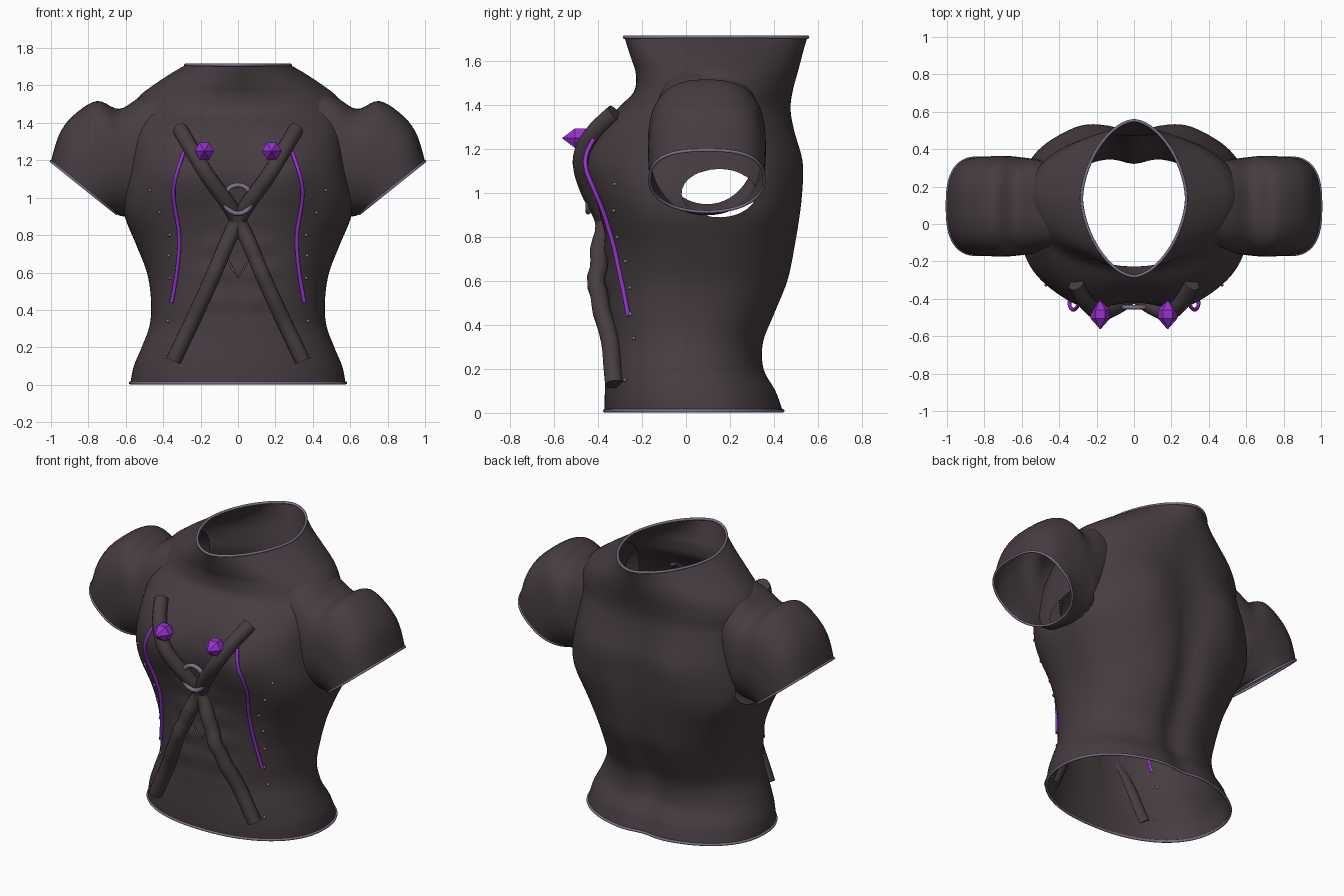
import bpy, bmesh, math
from mathutils import Vector

cube = bpy.data.objects.get("Cube")
if cube:
    bpy.data.objects.remove(cube, do_unlink=True)


def material(name, r, g, b):
    m = bpy.data.materials.new(name)
    m.use_nodes = True
    m.diffuse_color = (r, g, b, 1)
    node = m.node_tree.nodes["Principled BSDF"]
    node.inputs["Base Color"].default_value = (r, g, b, 1)
    node.inputs["Roughness"].default_value = 0.7
    return m


CLOTH = material("dark_cloth", 0.062, 0.046, 0.053)
TRIM = material("grey_trim", 0.2, 0.165, 0.245)
PURPLE = material("purple", 0.31, 0.03, 0.62)


def spline(rows, t):
    """Smooth (Catmull-Rom) value along a list of tuples, t from 0 to 1."""
    f = max(0, min(t, 1)) * (len(rows) - 1)
    i = min(int(f), len(rows) - 2)
    u = f - i
    a, b, c, d = (rows[max(0, min(k, len(rows) - 1))] for k in range(i - 1, i + 3))
    return [q + 0.5 * u * (r - p + u * (2 * p - 5 * q + 4 * r - s + u * (3 * (q - r) + s - p)))
            for p, q, r, s in zip(a, b, c, d)]


def finish(name, bm, mat, smooth=True):
    me = bpy.data.meshes.new(name)
    bm.to_mesh(me)
    bm.free()
    me.materials.append(mat)
    for p in me.polygons:
        p.use_smooth = smooth
    ob = bpy.data.objects.new(name, me)
    bpy.context.collection.objects.link(ob)


def loft(rings):
    bm = bmesh.new()
    loops = [[bm.verts.new(p) for p in ring] for ring in rings]
    n = len(loops[0])
    for lo, hi in zip(loops, loops[1:]):
        for i in range(n):
            j = (i + 1) % n
            bm.faces.new((lo[i], lo[j], hi[j], hi[i]))
    return bm


def tube(name, pts, radius, mat, cyclic=False, sides=3):
    cu = bpy.data.curves.new(name, "CURVE")
    cu.dimensions = "3D"
    cu.bevel_depth = radius
    cu.bevel_resolution = sides
    cu.use_fill_caps = not cyclic
    sp = cu.splines.new("POLY")
    sp.points.add(len(pts) - 1)
    for p, co in zip(sp.points, pts):
        p.co = (*co, 1)
    sp.use_cyclic_u = cyclic
    sp.use_smooth = True
    cu.materials.append(mat)
    ob = bpy.data.objects.new(name, cu)
    bpy.context.collection.objects.link(ob)
    bpy.ops.object.select_all(action="DESELECT")
    bpy.context.view_layer.objects.active = ob
    ob.select_set(True)
    bpy.ops.object.convert(target="MESH")


# Torso sections: height, half width, front y, back y, roundness
ROWS = [
    (0.01, .575, -.37, .45, 2.2), (0.10, .557, -.37, .418, 2.2),
    (0.20, .515, -.365, .365, 2.2), (0.32, .472, -.36, .365, 2.2),
    (0.45, .465, -.365, .415, 2.3), (0.60, .487, -.37, .475, 2.3),
    (0.75, .545, -.37, .503, 2.4), (0.90, .605, -.385, .518, 2.7),
    (1.02, .61, -.405, .52, 2.9), (1.15, .585, -.415, .518, 3),
    (1.28, .57, -.38, .492, 2.8), (1.38, .57, -.315, .48, 2.4),
    (1.46, .57, -.238, .49, 2.1), (1.54, .53, -.228, .51, 1.9),
    (1.60, .455, -.245, .525, 1.8), (1.66, .365, -.265, .54, 1.7),
    (1.71, .28, -.28, .555, 1.7)]


def bell(v, mid, width):
    return math.exp(-((v - mid) / width) ** 2)


def front_relief(x, z):
    chest = -0.045 * bell(abs(x), .26, .16) * bell(z, 1.12, .19)
    belly = 0.012 * bell(x, 0, .05) * bell(z, .7, .35)
    ribs = -0.008 * math.cos(z * 42) * bell(abs(x), .11, .09) * bell(z, .6, .25)
    return chest + belly + ribs


def back_relief(x, z):
    blades = 0.025 * bell(abs(x), .27, .13) * bell(z, 1.1, .22)
    groove = -0.045 * bell(x, 0, .09) * bell(z, .55, .65)
    return blades + groove


def torso_point(row, angle):
    z, w, yf, yb, n = row
    c, s = math.cos(angle), math.sin(angle)
    x = w * math.copysign(abs(c) ** (2 / n), c)
    mid, half = (yf + yb) / 2, (yb - yf) / 2
    y = mid + half * math.copysign(abs(s) ** (2 / n), s)
    y += abs(s) * (back_relief(x, z) if s > 0 else front_relief(x, z))
    return Vector((x, y, z))


def on_front(x, z, gap):
    """Point lying just in front of the torso at x and z."""
    k = next((i for i in range(len(ROWS) - 2) if ROWS[i + 1][0] >= z), len(ROWS) - 2)
    u = (z - ROWS[k][0]) / (ROWS[k + 1][0] - ROWS[k][0])
    row = spline(ROWS, (k + u) / (len(ROWS) - 1))
    ratio = min(abs(x) / row[1], 1) ** (row[4] / 2)
    p = torso_point(row, -math.acos(ratio))
    return Vector((x, p.y - gap, z))


# Torso shell with armholes, their edges drawn onto a clean oval
SIDES, LEVELS = 112, 80
HOLE_Y, HOLE_Z, HOLE_RY, HOLE_RZ = 0.15, 1.0, 0.17, 0.11
rings = [[torso_point(spline(ROWS, k / LEVELS), math.tau * i / SIDES) for i in range(SIDES)]
         for k in range(LEVELS + 1)]
bm = loft(rings)


def hole_distance(c):
    return math.hypot((c.y - HOLE_Y) / HOLE_RY, (c.z - HOLE_Z) / HOLE_RZ)


holes = [f for f in bm.faces if abs(f.calc_center_median().x) > 0.4
         and hole_distance(f.calc_center_median()) < 1]
bmesh.ops.delete(bm, geom=holes, context="FACES")
for v in bm.verts:
    if v.is_boundary and 0.5 < v.co.z < 1.4:
        d = hole_distance(v.co)
        v.co.y = HOLE_Y + (v.co.y - HOLE_Y) / d
        v.co.z = HOLE_Z + (v.co.z - HOLE_Z) / d
finish("torso", bm, CLOTH)
tube("waist_trim", rings[0], 0.008, TRIM, True)
tube("neck_trim", rings[-1], 0.008, TRIM, True)

# Cap sleeves: top x, top z, bottom x, bottom z, half depth
SLEEVE = [(.40, 1.585, .47, .95, .235), (.52, 1.54, .51, .93, .25),
          (.635, 1.475, .545, .91, .26), (.755, 1.517, .58, .90, .268),
          (.88, 1.44, .61, .90, .268), (.955, 1.34, .635, .905, .265),
          (1.0, 1.195, .65, .915, .26)]


def sleeve_ring(row, side):
    """Oval ring, boxier over the shoulder than under the arm."""
    tx, tz, bx, bz, depth = row
    ring = []
    for i in range(56):
        a = math.tau * i / 56
        power = .75 if math.cos(a) > 0 else .95
        c, s = (math.copysign(abs(v) ** power, v) for v in (math.cos(a), math.sin(a)))
        ring.append(Vector((side * ((tx + bx) / 2 + c * (tx - bx) / 2),
                            0.095 + depth * s, (tz + bz) / 2 + c * (tz - bz) / 2)))
    return ring


for side, label in ((1, "left"), (-1, "right")):
    rings = [sleeve_ring(spline(SLEEVE, k / 30), side) for k in range(31)]
    bm = loft(rings)
    if side > 0:
        bmesh.ops.reverse_faces(bm, faces=bm.faces)
    finish(label + "_sleeve", bm, CLOTH)
    tube(label + "_sleeve_trim", rings[-1], 0.007, TRIM, True)

    # Crossing strap, pressed close where the two meet
    path = [(-.31, 1.365), (-.17, 1.13), (0, .88), (.17, .50), (.345, .13)]
    pts = [spline(path, t / 40) for t in range(41)]
    tube(label + "_strap",
         [on_front(side * x, z, .03 - .03 * bell(z, .87, .1) + .015 * bell(z, .55, .12))
          for x, z in pts], 0.042, CLOTH, sides=4)

    # Purple cord
    path = [(.29, 1.245), (.345, 1.04), (.315, .80), (.325, .62), (.355, .44)]
    pts = [spline(path, t / 32) for t in range(33)]
    tube(label + "_cord", [on_front(side * x, z, .009 + .028 * bell(z, 1.13, .15))
                           for x, z in pts], 0.01, PURPLE)

    # Faceted gem: six-sided, pointed at both ends
    bm = loft([[Vector((side * .18 + r * math.cos(math.tau * i / 6), y,
                        1.25 + r * math.sin(math.tau * i / 6))) for i in range(6)]
               for y, r in ((-.41, .004), (-.46, .052), (-.505, .052), (-.562, .002))])
    bmesh.ops.holes_fill(bm, edges=bm.edges)
    bmesh.ops.recalc_face_normals(bm, faces=bm.faces)
    finish(label + "_gem", bm, PURPLE, False)

    # Row of studs down the side
    bm = bmesh.new()
    for x, z in ((.47, 1.04), (.42, .92), (.365, .8), (.37, .69), (.365, .57),
                 (.36, .45), (.375, .34), (.38, .15)):
        ball = bmesh.ops.create_icosphere(bm, subdivisions=2, radius=0.009)
        bmesh.ops.translate(bm, verts=ball["verts"], vec=on_front(side * x, z, .004))
    finish(label + "_studs", bm, TRIM)

# Chest ring, over the crossing and under the straps at its sides, and pendant line
circle = [math.tau * i / 40 for i in range(40)]
tube("chest_ring", [(.075 * math.cos(a), -.445, .992 + .076 * math.sin(a)) for a in circle],
     0.013, TRIM, True)
tube("pendant_line", [on_front(x, z, .008) for x, z in
                      ((-.055, .67), (-.03, .62), (0, .575), (.03, .62), (.055, .67))], 0.005, TRIM)
